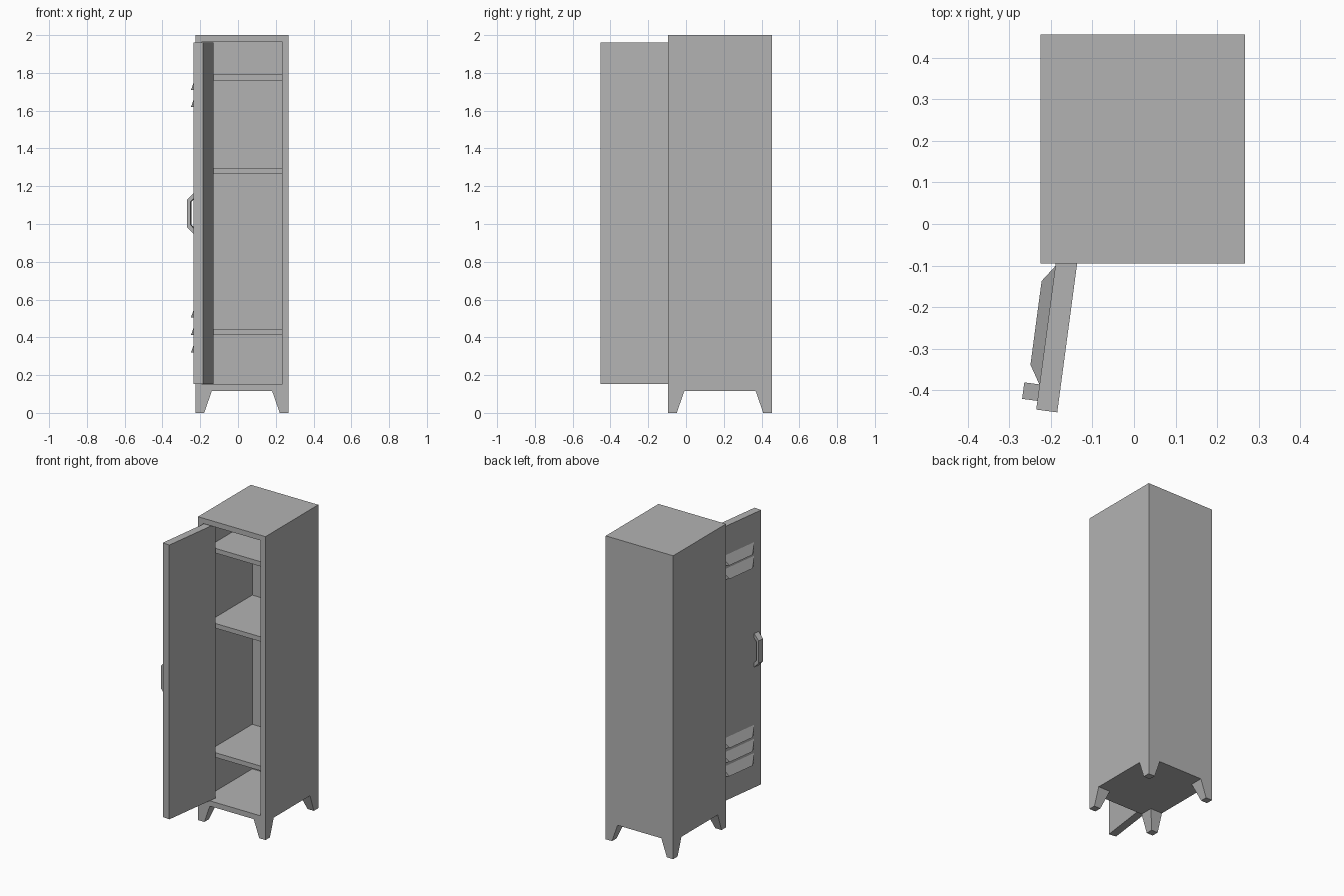
import bpy, bmesh, math
from mathutils import Matrix, Vector

if "Cube" in bpy.data.objects:
    bpy.data.objects.remove(bpy.data.objects["Cube"], do_unlink=True)

grey = bpy.data.materials.new("locker_grey")
grey.use_nodes = True
grey.diffuse_color = (0.45, 0.45, 0.45, 1)
grey.node_tree.nodes["Principled BSDF"].inputs["Base Color"].default_value = grey.diffuse_color


def finish(bm, name):
    bmesh.ops.recalc_face_normals(bm, faces=bm.faces)
    mesh = bpy.data.meshes.new(name)
    bm.to_mesh(mesh)
    bm.free()
    mesh.materials.append(grey)
    obj = bpy.data.objects.new(name, mesh)
    bpy.context.collection.objects.link(obj)
    return obj


def box_mesh(lo, hi):
    lo, hi = Vector(lo), Vector(hi)
    bm = bmesh.new()
    place = Matrix.Translation((lo + hi) / 2) @ Matrix.Diagonal((*(hi - lo), 1))
    bmesh.ops.create_cube(bm, size=1, matrix=place)
    return bm


# Cabinet body with a hollow front
X0, X1, Y0, Y1, BASE, TOP, WALL = -0.225, 0.267, -0.095, 0.455, 0.115, 2.0, 0.035
bm = box_mesh((X0, Y0, BASE), (X1, Y1, TOP))
bm.normal_update()
front = min(bm.faces, key=lambda f: f.calc_center_median().y)
bmesh.ops.inset_individual(bm, faces=[front], thickness=WALL, use_even_offset=True)
hollow = bmesh.ops.extrude_discrete_faces(bm, faces=[front])["faces"][0]
bmesh.ops.translate(bm, verts=hollow.verts, vec=(0, Y1 - Y0 - WALL, 0))

# Tapered legs drawn down from the corners of the underside
LEG_TOP, LEG_FOOT = 0.086, 0.046


def underside():
    return [f for f in bm.faces if all(abs(v.co.z - BASE) < 1e-4 for v in f.verts)]


cuts = [((X0 + LEG_TOP, 0, 0), (1, 0, 0)), ((X1 - LEG_TOP, 0, 0), (1, 0, 0)),
        ((0, Y0 + LEG_TOP, 0), (0, 1, 0)), ((0, Y1 - LEG_TOP, 0), (0, 1, 0))]
for point, normal in cuts:
    faces = underside()
    geom = set(faces)
    for f in faces:
        geom.update(f.edges)
        geom.update(f.verts)
    bmesh.ops.bisect_plane(bm, geom=list(geom), plane_co=point, plane_no=normal)

mid = Vector(((X0 + X1) / 2, (Y0 + Y1) / 2, 0))
corners = []
for f in underside():
    c = f.calc_center_median() - mid
    if abs(c.x) > (X1 - X0) / 2 - LEG_TOP and abs(c.y) > (Y1 - Y0) / 2 - LEG_TOP:
        corners.append(f)
for foot in bmesh.ops.extrude_discrete_faces(bm, faces=corners)["faces"]:
    c = foot.calc_center_median()
    outer_x = X0 if c.x < mid.x else X1
    outer_y = Y0 if c.y < mid.y else Y1
    taper = LEG_FOOT / LEG_TOP
    for v in foot.verts:
        v.co.x = outer_x + (v.co.x - outer_x) * taper
        v.co.y = outer_y + (v.co.y - outer_y) * taper
        v.co.z = 0
finish(bm, "cabinet_body")

# Shelves, set back behind the door
for name, z in (("lower", 0.413), ("middle", 1.265), ("upper", 1.76)):
    finish(box_mesh((X0 + WALL, Y0 + 0.06, z), (X1 - WALL, Y1 - WALL, z + 0.031)), name + "_shelf")

# Open door: local y runs from the free edge to the hinge, local -x is its outer side
hinge_frame = Matrix.Translation((-0.235, -0.446, 0)) @ Matrix.Rotation(math.radians(-7.6), 4, "Z")
door_parts = [finish(box_mesh((0, 0, 0.152), (0.051, 0.41, 1.96)), "door")]

# Louvres: wedges that slope outward to a flat lower edge
for i, z in enumerate((0.32, 0.413, 0.506, 1.62, 1.71)):
    bm = bmesh.new()
    points = [(0, y, z + h) for y in (0.06, 0.348) for h in (0, 0.06)]
    points += [(-0.028, y, z) for y in (0.105, 0.308)]
    a, a_top, b, b_top, a_out, b_out = [bm.verts.new(p) for p in points]
    for face in ((a_top, a_out, b_out, b_top), (a, b, b_out, a_out),
                 (a, a_out, a_top), (b, b_top, b_out), (a, a_top, b_top, b)):
        bm.faces.new(face)
    door_parts.append(finish(bm, f"louvre_{i + 1}"))

# Handle: a bent strap
outer = [(0, 0.945), (-0.037, 0.983), (-0.037, 1.13), (0, 1.167)]
inner = [(0, 0.975), (-0.02, 0.996), (-0.02, 1.117), (0, 1.138)]
bm = bmesh.new()
strips = []
for y in (0.021, 0.061):
    o, n = [[bm.verts.new((x, y, z)) for x, z in path] for path in (outer, inner)]
    for k in range(3):
        bm.faces.new((o[k], o[k + 1], n[k + 1], n[k]))
    strips.append(o + n[::-1])
near, far = strips
for k in range(len(near)):
    m = (k + 1) % len(near)
    bm.faces.new((near[k], near[m], far[m], far[k]))
door_parts.append(finish(bm, "door_handle"))

for part in door_parts:
    part.matrix_world = hinge_frame
